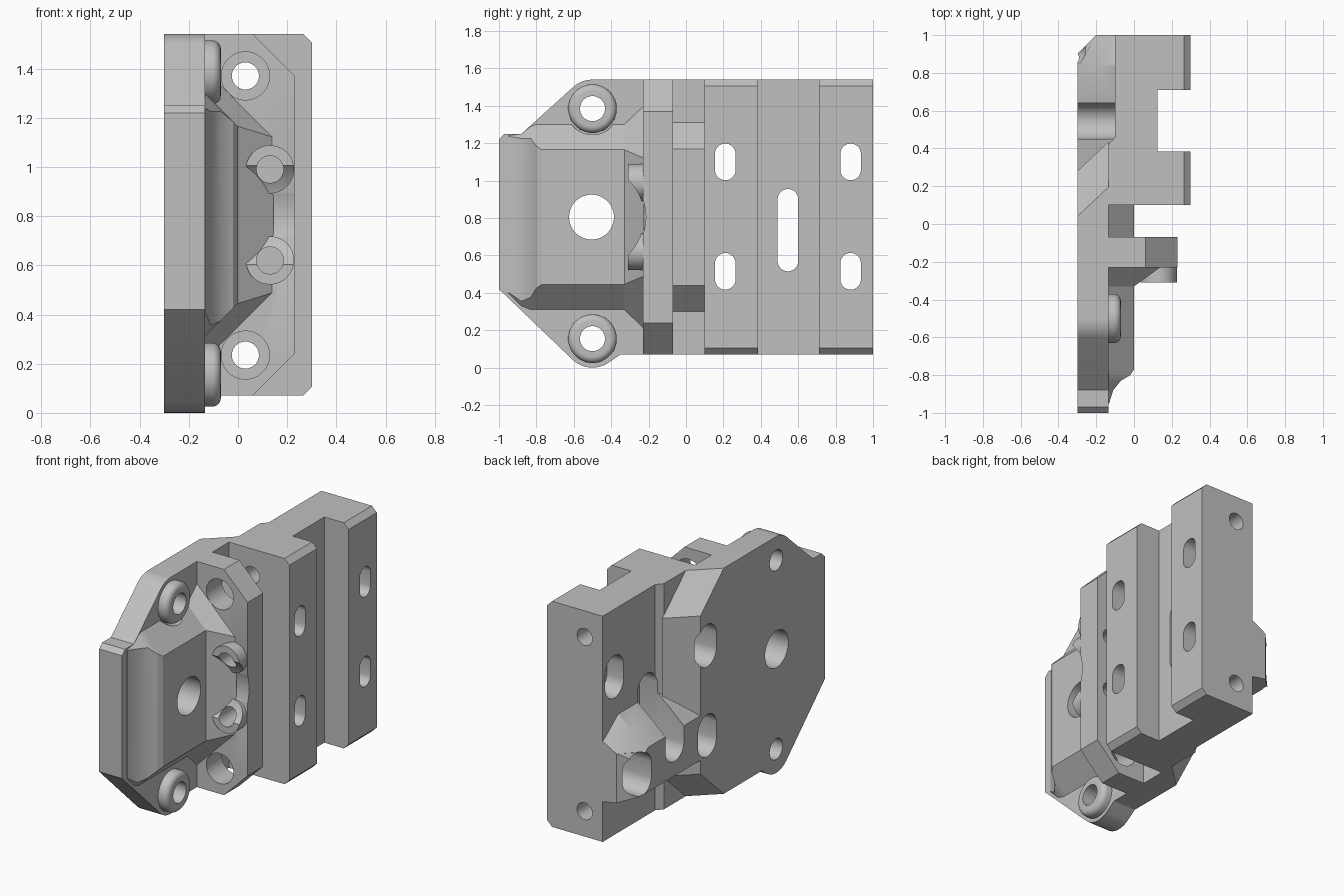
import bpy, bmesh, math

cube = bpy.data.objects.get("Cube")
if cube:
    bpy.data.objects.remove(cube, do_unlink=True)

gray = bpy.data.materials.new("matte gray")
gray.use_nodes = True
gray.diffuse_color = (0.53, 0.53, 0.53, 1)
gray.node_tree.nodes["Principled BSDF"].inputs["Base Color"].default_value = (0.53, 0.53, 0.53, 1)

MID = 0.805          # height of the mirror plane
LOW, HIGH = 0.07, 1.54
PLACE = {"x": lambda p, u, v: (p, u, v),
         "y": lambda p, u, v: (u, p, v),
         "z": lambda p, u, v: (u, v, p)}


def loft(name, axis, sections):
    """Skin a list of (position, outline) sections along an axis."""
    bm = bmesh.new()
    rings = [[bm.verts.new(PLACE[axis](p, u, v)) for u, v in pts] for p, pts in sections]
    n = len(rings[0])
    bm.faces.new(rings[0])
    bm.faces.new(rings[-1])
    for a, b in zip(rings, rings[1:]):
        for i in range(n):
            j = (i + 1) % n
            bm.faces.new((a[i], a[j], b[j], b[i]))
    bmesh.ops.recalc_face_normals(bm, faces=bm.faces)
    mesh = bpy.data.meshes.new(name)
    bm.to_mesh(mesh)
    bm.free()
    mesh.materials.append(gray)
    obj = bpy.data.objects.new(name, mesh)
    bpy.context.collection.objects.link(obj)
    return obj


def prism(name, axis, a, b, pts):
    return loft(name, axis, [(a, pts), (b, pts)])


def capsule(u, v, r, half=0.0, n=40):
    """Circle outline, stretched along v into a slot when half > 0."""
    pts = []
    for i in range(n):
        t = 2 * math.pi * (i + 0.5) / n
        pts.append((u + r * math.cos(t), v + r * math.sin(t) + math.copysign(half, math.sin(t))))
    return pts


def cutter(axis, a, b, pts):
    obj = prism("cutter", axis, a, b, pts)
    obj.hide_render = True
    return obj


def carve(obj, cutters):
    for c in cutters:
        m = obj.modifiers.new("cut", "BOOLEAN")
        m.operation, m.solver, m.object = "DIFFERENCE", "EXACT", c
    bake(obj)


def bake(obj):
    bpy.context.view_layer.update()
    mesh = bpy.data.meshes.new_from_object(obj.evaluated_get(bpy.context.evaluated_depsgraph_get()))
    obj.modifiers.clear()
    obj.data = mesh


def both(z):
    return (z, 2 * MID - z)


# Base plate with rounded ears and a slanted rear end
def plate_outline(shift):
    ear_low = [(-0.5 + 0.155 * math.cos(t), 0.155 + 0.155 * math.sin(t))
               for t in [math.radians(a) for a in range(228, 305, 8)]]
    ear_high = [(-0.5 + 0.155 * math.cos(t), 1.385 + 0.155 * math.sin(t))
                for t in [math.radians(a) for a in range(90, 133, 6)]]
    return ([(-1, 0.42)] + ear_low + [(-0.35, LOW), (0.04 + shift, LOW), (0.28 + shift, 0.29),
            (0.28 + shift, 1.32), (0.04 + shift, HIGH)] + ear_high
            + [(-0.88, 1.25), (-0.97, 1.25), (-1, 1.22)])


plate = loft("base_plate", "x", [(-0.3, plate_outline(0)), (-0.135, plate_outline(0.155))])

# Rear block with two tall rails and a channel between them
block = prism("rear_block", "z", LOW, HIGH, [
    (-0.135, 0.1), (0.3, 0.1), (0.3, 0.385), (0.125, 0.385), (0.125, 0.71),
    (0.3, 0.71), (0.3, 1), (-0.1, 1), (-0.1, 0.46), (-0.135, 0.42)])

# Front rib with clipped corners
rib = prism("front_rib", "y", -0.23, -0.07, [
    (-0.15, LOW), (0.06, LOW), (0.23, 0.24), (0.23, 1.37), (0.06, HIGH), (-0.15, HIGH)])

# Raised floor between rib and block
floor = prism("gap_floor", "y", -0.08, 0.11, [
    (-0.15, 0.3), (-0.135, 0.3), (0, 0.44), (0, 1.17), (-0.135, 1.31), (-0.15, 1.31)])


# Raised pad with coved front edge, flaring up to the rib
def pad_section(y, top, lo, hi):
    rise = top + 0.135
    return (y, [(-0.15, lo), (-0.135, lo), (top, lo + rise), (top, hi - rise), (-0.135, hi), (-0.15, hi)])


pad = loft("raised_pad", "y", [
    pad_section(-0.95, -0.132, 0.4, 1.24), pad_section(-0.88, -0.11, 0.33, 1.25),
    pad_section(-0.83, -0.07, 0.31, 1.29), pad_section(-0.8, -0.02, 0.31, 1.3),
    pad_section(-0.77, 0, 0.31, 1.3), pad_section(-0.33, 0, 0.31, 1.3),
    pad_section(-0.225, 0.145, 0.21, 1.4)])

# Rear lug that thickens the back of the block
lug = loft("rear_lug", "x", [
    (-0.09, [(0.2, 0.33), (1, 0.33), (1, 0.73), (0.84, 0.85), (0.2, 0.85)]),
    (-0.2, [(0.2, 0.35), (1, 0.35), (1, 0.67), (0.84, 0.76), (0.2, 0.76)]),
    (-0.3, [(0.2, 0.38), (0.9, 0.38), (0.9, 0.6), (0.82, 0.67), (0.2, 0.67)])])

# Screw sockets standing on the rib
sockets = [prism("screw_socket", "y", -0.31, -0.2, capsule(0.13, z, 0.098)) for z in both(0.62)]

# Rounded collars on the plate ears
ear_cuts = [cutter("x", -0.5, 0.5, capsule(-0.5, z, 0.067)) for z in (0.155, 1.385)]
for z, hole in zip((0.155, 1.385), ear_cuts):
    collar = loft("ear_collar", "x", [(-0.15, capsule(-0.5, z, 0.13))] + [
        (-0.105 + 0.035 * math.sin(t), capsule(-0.5, z, 0.095 + 0.035 * math.cos(t)))
        for t in [math.radians(a) for a in range(0, 91, 15)]])
    carve(collar, [hole])

# Slots through the rails, widened at the back
slot_cuts = []
for y in (0.21, 0.88):
    for z in (0.515, 1.1):
        slot_cuts.append(cutter("x", -0.5, 0.5, capsule(y, z, 0.055, 0.043)))
        slot_cuts.append(cutter("x", -0.5, 0.02, capsule(y, z, 0.095, 0.043)))
slot_cuts.append(cutter("x", -0.5, 0.5, capsule(0.545, 0.735, 0.055, 0.165)))
slot_cuts.append(cutter("x", -0.5, 0.02, capsule(0.545, 0.735, 0.095, 0.165)))

# Long bolt holes, counterbores, socket holes and clearances
bolts = [cutter("y", -0.05, 1.2, capsule(0.03, z, 0.055)) for z in (0.235, 1.37)]
bores = [cutter("y", -0.5, 0.05, capsule(0.03, z, 0.098)) for z in (0.235, 1.37)]
screws = [cutter("y", -0.5, 0.02, capsule(0.13, z, 0.055)) for z in both(0.62)]
center = cutter("x", -0.5, 0.5, capsule(-0.505, MID, 0.12))
clearance = cutter("x", 0.128, 0.5, capsule(-0.505, MID, 0.29, n=96))
socket_clear = cutter("x", -0.1, 0.5, capsule(-0.505, MID, 0.28, n=96))
pockets = [cutter("x", -0.134, 0.5, capsule(-0.5, z, 0.14)) for z in (0.155, 1.385)]

# Chamfers on the rail ends
chamfers = [cutter("y", 0, 1.1, [(0.265, z), (0.32, z), (0.32, z + s * 0.055)])
            for z, s in ((LOW, 1), (HIGH, -1))]

carve(plate, ear_cuts + slot_cuts + [center])
carve(block, slot_cuts + bolts + chamfers)
carve(rib, bores + screws + [clearance])
carve(pad, pockets + [center] + screws)
carve(lug, slot_cuts)
for s in sockets:
    carve(s, screws + [socket_clear])

# Remove helpers, then shade curved walls smooth
for obj in list(bpy.data.objects):
    if obj.name.startswith("cutter"):
        bpy.data.objects.remove(obj, do_unlink=True)
bpy.ops.object.select_all(action="DESELECT")
for obj in bpy.context.collection.objects:
    if obj.type == "MESH":
        obj.select_set(True)
        bpy.context.view_layer.objects.active = obj
bpy.ops.object.shade_smooth_by_angle(angle=math.radians(25))
